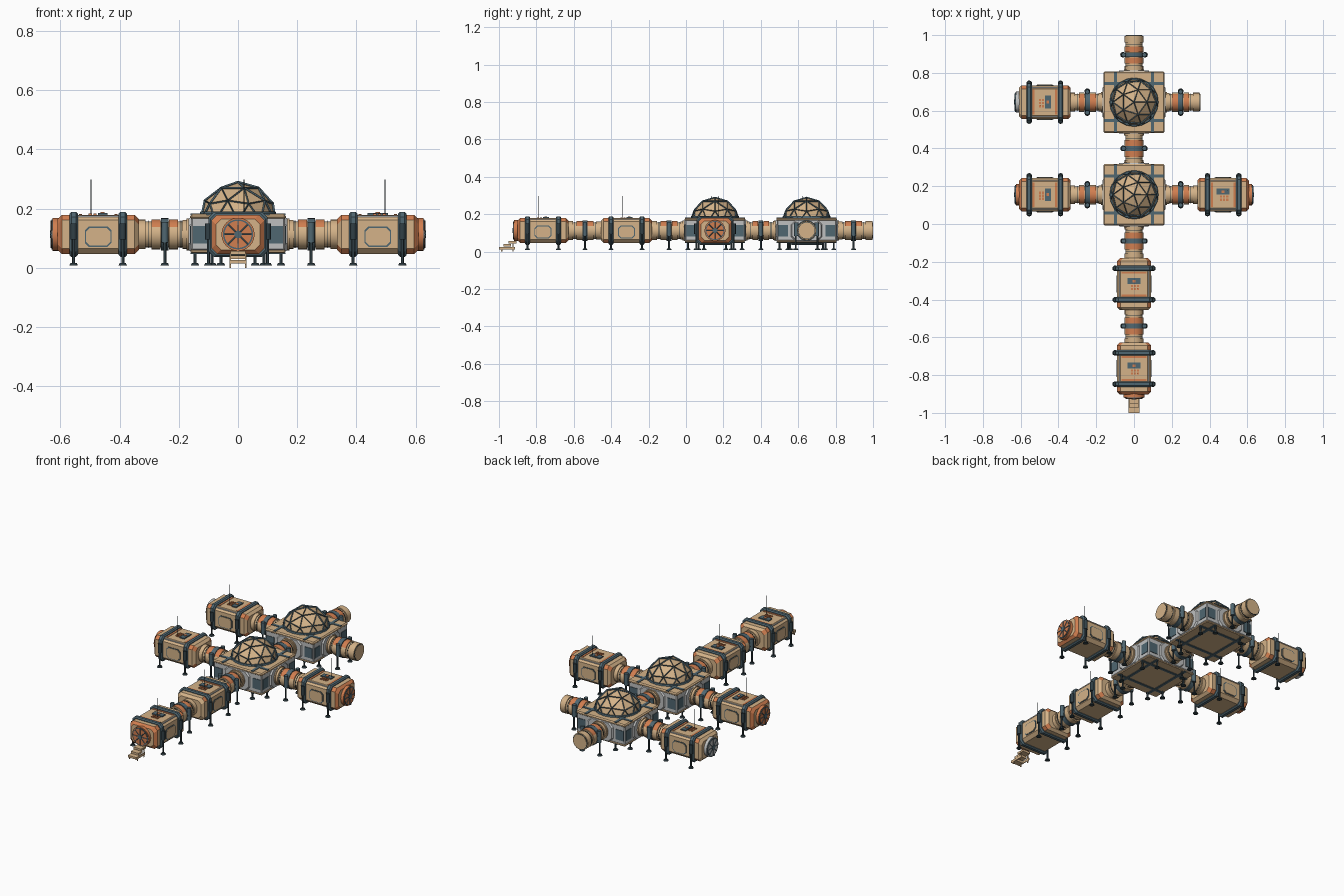
import bpy, bmesh, math
from mathutils import Matrix, Vector

cube = bpy.data.objects.get("Cube")
if cube:
    bpy.data.objects.remove(cube)


def material(name, r, g, b):
    m = bpy.data.materials.new(name)
    m.use_nodes = True
    m.diffuse_color = (r, g, b, 1)
    m.node_tree.nodes["Principled BSDF"].inputs["Base Color"].default_value = (r, g, b, 1)
    return m


TAN = material("tan panel", 0.66, 0.45, 0.25)
ORANGE = material("orange paint", 0.64, 0.21, 0.08)
BLUE = material("slate blue", 0.08, 0.135, 0.165)
GRAY = material("light gray", 0.52, 0.53, 0.53)
DARK = material("dark metal", 0.03, 0.05, 0.06)
AXIS_Z = 0.113


def finish(name, bm, mats, place, rule=None, smooth=False):
    bmesh.ops.recalc_face_normals(bm, faces=bm.faces)
    if rule:
        for f in bm.faces:
            f.material_index = rule(f)
    mesh = bpy.data.meshes.new(name)
    bm.to_mesh(mesh)
    bm.free()
    for m in mats:
        mesh.materials.append(m)
    ob = bpy.data.objects.new(name, mesh)
    bpy.context.collection.objects.link(ob)
    ob.matrix_world = place
    if smooth:
        for p in mesh.polygons:
            p.use_smooth = len(p.vertices) == 4
    return ob


def box(name, mat, place, x, y, z, bevel=0):
    """Box from three (low, high) ranges."""
    bm = bmesh.new()
    size = [b - a for a, b in (x, y, z)]
    mid = [(a + b) / 2 for a, b in (x, y, z)]
    bmesh.ops.create_cube(bm, size=1, matrix=Matrix.Translation(mid) @ Matrix.Diagonal((*size, 1)))
    if bevel:
        bmesh.ops.bevel(bm, geom=bm.edges[:], offset=bevel, segments=1, affect='EDGES')
    return finish(name, bm, [mat], place)


def rod(name, mats, place, start, end, r, r2=None, sides=24, rule=None):
    """Cylinder or cone between two points."""
    a, b = Vector(start), Vector(end)
    bm = bmesh.new()
    turn = (b - a).to_track_quat('Z', 'Y').to_matrix().to_4x4()
    bmesh.ops.create_cone(bm, cap_ends=True, segments=sides, radius1=r, radius2=r if r2 is None else r2,
                          depth=(b - a).length, matrix=Matrix.Translation((a + b) / 2) @ turn)
    return finish(name, bm, mats, place, rule, smooth=True)


def octagon(hw, hh, cut):
    return [(hw, cut - hh), (hw, hh - cut), (hw - cut, hh), (cut - hw, hh),
            (-hw, hh - cut), (-hw, cut - hh), (cut - hw, -hh), (hw - cut, -hh)]


def loft(name, mats, place, sections, rule=None):
    """Chamfered sections (x, half width, half height, cut) joined along x."""
    bm = bmesh.new()
    rings = [[bm.verts.new((x, u, AXIS_Z + v)) for u, v in octagon(hw, hh, cut)]
             for x, hw, hh, cut in sections]
    for p, q in zip(rings, rings[1:]):
        for i in range(8):
            bm.faces.new((p[i], p[i - 1], q[i - 1], q[i]))
    bm.faces.new(rings[0])
    bm.faces.new(rings[-1])
    return finish(name, bm, mats, place, rule)


def leg(name, place, x, y, top):
    rod(name, [DARK], place, (x, y, 0.012), (x, y, top), 0.005, sides=8)
    rod(name + "_foot", [DARK], place, (x, y, 0.008), (x, y, 0.016), 0.015, 0.011, 10)


def connector(name, place, stub=False):
    def tube(part, mats, a, b, r, rule=None):
        rod(name + part, mats, place, (a, 0, AXIS_Z), (b, 0, AXIS_Z), r, rule=rule)

    tube("_tube", [TAN], -0.095, 0.095, 0.044)
    tube("_inner_collar", [TAN], -0.095, -0.06, 0.049)
    tube("_outer_collar", [TAN], 0.065, 0.1, 0.05)
    # orange paint covers the upper arc of the sleeves
    top_arc = lambda f: 1 if f.normal.z > 0.4 else 0
    for s, side in ((-1, "inner"), (1, "outer")):
        tube(f"_{side}_sleeve", [TAN, ORANGE], s * 0.014, s * 0.045, 0.051, top_arc)
        tube(f"_{side}_seam", [DARK], s * 0.053, s * 0.056, 0.046)
        rod(f"{name}_{side}_strut", [BLUE], place, (0, s * 0.055, 0.085), (0, s * 0.055, 0.155), 0.012, sides=8)
        leg(f"{name}_{side}_leg", place, 0, s * 0.058, 0.09)
    tube("_clamp", [BLUE], -0.013, 0.013, 0.055)
    if stub:
        tube("_end_rim", [DARK], 0.1, 0.102, 0.046)
        tube("_end_cover", [TAN], 0.1, 0.104, 0.043)


def hatch(name, place, x, disc):
    def plate(part, mat, a, b, r):
        rod(name + part, [mat], place, (x + a, 0, AXIS_Z), (x + b, 0, AXIS_Z), r)

    plate("_collar", disc, -0.005, 0.017, 0.056)
    plate("_rim", BLUE, 0.015, 0.02, 0.051)
    plate("_disc", disc, 0.015, 0.022, 0.046)
    plate("_knob", BLUE, 0.015, 0.026, 0.013)
    for i in range(4):
        t = i * math.pi / 4
        d = Vector((0, math.cos(t), math.sin(t))) * 0.046
        c = Vector((x + 0.022, 0, AXIS_Z))
        rod(f"{name}_spoke_{i}", [BLUE], place, c - d, c + d, 0.0025, sides=6)


def side_panel(name, mat, place, side, hw, hh, depth):
    bm = bmesh.new()
    lo = [bm.verts.new((u, side * 0.0885, 0.105 + v)) for u, v in octagon(hw, hh, 0.013)]
    ext = bmesh.ops.extrude_face_region(bm, geom=[bm.faces.new(lo)])["geom"]
    for v in ext:
        if isinstance(v, bmesh.types.BMVert):
            v.co.y += side * depth
    finish(name, bm, [mat], place)


def module(name, place, roof_turn=0, end=None):
    # tan shell with orange chamfers beyond the bands and an orange hatch end rim
    def paint(f):
        c, n = f.calc_center_median(), f.normal
        if abs(n.x) > 0.9:
            return 0
        if n.x > 0.3:
            return 1 if end == ORANGE else 0
        slanted = abs(n.y) > 0.3 and abs(n.z) > 0.3
        return 1 if slanted and abs(c.x) > 0.085 else 0

    H, W, C, BAND = 0.066, 0.089, 0.018, 0.083
    loft(name + "_shell", [TAN, ORANGE], place,
         [(-0.137, W - 0.014, H - 0.014, C), (-0.123, W, H, C), (-BAND, W, H, C),
          (BAND, W, H, C), (0.123, W, H, C), (0.137, W - 0.014, H - 0.014, C)], paint)
    for s, part in ((-1, "inner"), (1, "outer")):
        x = s * BAND
        loft(f"{name}_{part}_band", [BLUE], place,
             [(x - 0.014, W + 0.004, H + 0.004, C), (x - 0.008, W + 0.01, H + 0.01, C),
              (x + 0.008, W + 0.01, H + 0.01, C), (x + 0.014, W + 0.004, H + 0.004, C)])
        box(f"{name}_{part}_stripe", ORANGE, place, (s * 0.06 - 0.005, s * 0.06 + 0.005),
            (-0.066, 0.066), (0.176, 0.181))
        for k, side in ((-1, "right"), (1, "left")):
            rod(f"{name}_{part}_{side}_strut", [DARK], place, (x, k * 0.1, 0.095), (x, k * 0.1, 0.15), 0.011, sides=10)
            leg(f"{name}_{part}_{side}_leg", place, x, k * 0.1, 0.1)
    for k, side in ((-1, "right"), (1, "left")):
        side_panel(f"{name}_{side}_panel_frame", BLUE, place, k, 0.045, 0.034, 0.003)
        side_panel(f"{name}_{side}_panel", TAN, place, k, 0.041, 0.030, 0.005)
        a, b = sorted((k * 0.073, k * 0.079))
        box(f"{name}_{side}_roof_trim", GRAY, place, (-0.068, 0.068), (a, b), (0.168, 0.176))
    # roof equipment
    roof = Matrix.Translation(place.translation) @ Matrix.Rotation(math.radians(roof_turn), 4, 'Z')
    box(name + "_roof_unit", BLUE, roof, (-0.034, 0.034), (0, 0.032), (0.178, 0.185))
    box(name + "_roof_vent", ORANGE, roof, (-0.008, 0.008), (0.008, 0.022), (0.18, 0.188))
    for i in range(3):
        x = -0.016 + i * 0.016
        for j in range(2):
            y = -0.016 - j * 0.016
            box(f"{name}_roof_block_{i}", ORANGE, roof, (x, x + 0.011), (y, y + 0.011), (0.178, 0.184))
    rod(name + "_antenna", [DARK], place, (0.024, 0.02, 0.178), (0.024, 0.02, 0.298), 0.0015, sides=6)
    if end:
        hatch(name + "_hatch", place, 0.137, end)


def hub(name, place):
    box(name + "_body", GRAY, place, (-0.159, 0.159), (-0.159, 0.159), (0.058, 0.172), 0.005)
    box(name + "_roof", TAN, place, (-0.162, 0.162), (-0.162, 0.162), (0.164, 0.181), 0.006)
    box(name + "_floor", TAN, place, (-0.16, 0.16), (-0.16, 0.16), (0.05, 0.062), 0.004)
    for s in (-1, 1):
        for lo, hi, part in ((0.178, 0.184, "roof"), (0.047, 0.052, "floor")):
            a, b = s * 0.098 - 0.008, s * 0.098 + 0.008
            box(f"{name}_{part}_rib", BLUE, place, (a, b), (-0.16, 0.16), (lo, hi))
            box(f"{name}_{part}_cross_rib", BLUE, place, (-0.16, 0.16), (a, b), (lo, hi))
    # four matching walls with windows, doorway collar and legs
    for i in range(4):
        p = place @ Matrix.Rotation(i * math.pi / 2, 4, 'Z')
        for k in (-1, 1):
            lo, hi = sorted((k * 0.1, k * 0.152))
            box(f"{name}_window_{i}", BLUE, p, (0.155, 0.162), (lo, hi), (0.082, 0.142))
            leg(f"{name}_leg_{i}", p, 0.145, k * 0.088, 0.055)
        loft(f"{name}_doorway_{i}", [GRAY], p, [(0.155, 0.085, 0.06, 0.025), (0.167, 0.078, 0.054, 0.025)])
        rod(f"{name}_collar_{i}", [TAN], p, (0.16, 0, AXIS_Z), (0.174, 0, AXIS_Z), 0.054)
    # faceted dome, its struts and base ring
    for part, r, mat in (("panes", 0.129, TAN), ("struts", 0.131, BLUE)):
        bm = bmesh.new()
        bmesh.ops.create_icosphere(bm, subdivisions=2, radius=r, matrix=Matrix.Translation((0, 0, 0.158)))
        low = [v for v in bm.verts if v.co.z < 0.15]
        bmesh.ops.delete(bm, geom=low, context='VERTS')
        ob = finish(f"{name}_dome_{part}", bm, [mat], place)
        if part == "struts":
            w = ob.modifiers.new("struts", 'WIREFRAME')
            w.thickness = 0.01
            w.use_even_offset = False
    rod(name + "_dome_ring", [BLUE], place, (0, 0, 0.175), (0, 0, 0.19), 0.131, 0.127, 20)


def at(x, y, degrees):
    return Matrix.Translation((x, y, 0)) @ Matrix.Rotation(math.radians(degrees), 4, 'Z')


NEAR, FAR = 0.155, 0.645
hub("near_hub", at(0, NEAR, 0))
hub("far_hub", at(0, FAR, 0))
module("entry_module", at(0, -0.765, -90), end=ORANGE)
module("middle_module", at(0, -0.318, -90))
module("left_module", at(0.472, NEAR, 0), end=ORANGE)
module("right_module", at(-0.472, NEAR, 180), -90, ORANGE)
module("far_module", at(-0.472, FAR, 180), -90, GRAY)

connector("entry_connector", at(0, -0.54, -90))
connector("front_connector", at(0, -0.09, -90))
connector("hub_connector", at(0, 0.4, 90))
connector("left_connector", at(0.247, NEAR, 0))
connector("right_connector", at(-0.247, NEAR, 180))
connector("far_right_connector", at(-0.247, FAR, 180))
connector("far_left_stub", at(0.247, FAR, 0), True)
connector("back_stub", at(0, 0.896, 90), True)

# entry stairs
here = Matrix()
for i, (front, back, top) in enumerate(((-1, -0.965, 0.026), (-0.975, -0.935, 0.041), (-0.95, -0.905, 0.057))):
    box(f"stair_tread_{i}", TAN, here, (-0.025, 0.025), (front, back), (top - 0.012, top))
for s in (-1, 1):
    a, b = sorted((s * 0.024, s * 0.028))
    box("stair_side", TAN, here, (a, b), (-1, -0.915), (0.012, 0.026))
    for y in (-0.985, -0.925):
        box("stair_post", TAN, here, (a, b), (y - 0.003, y + 0.003), (0, 0.05 if y > -0.95 else 0.02))
